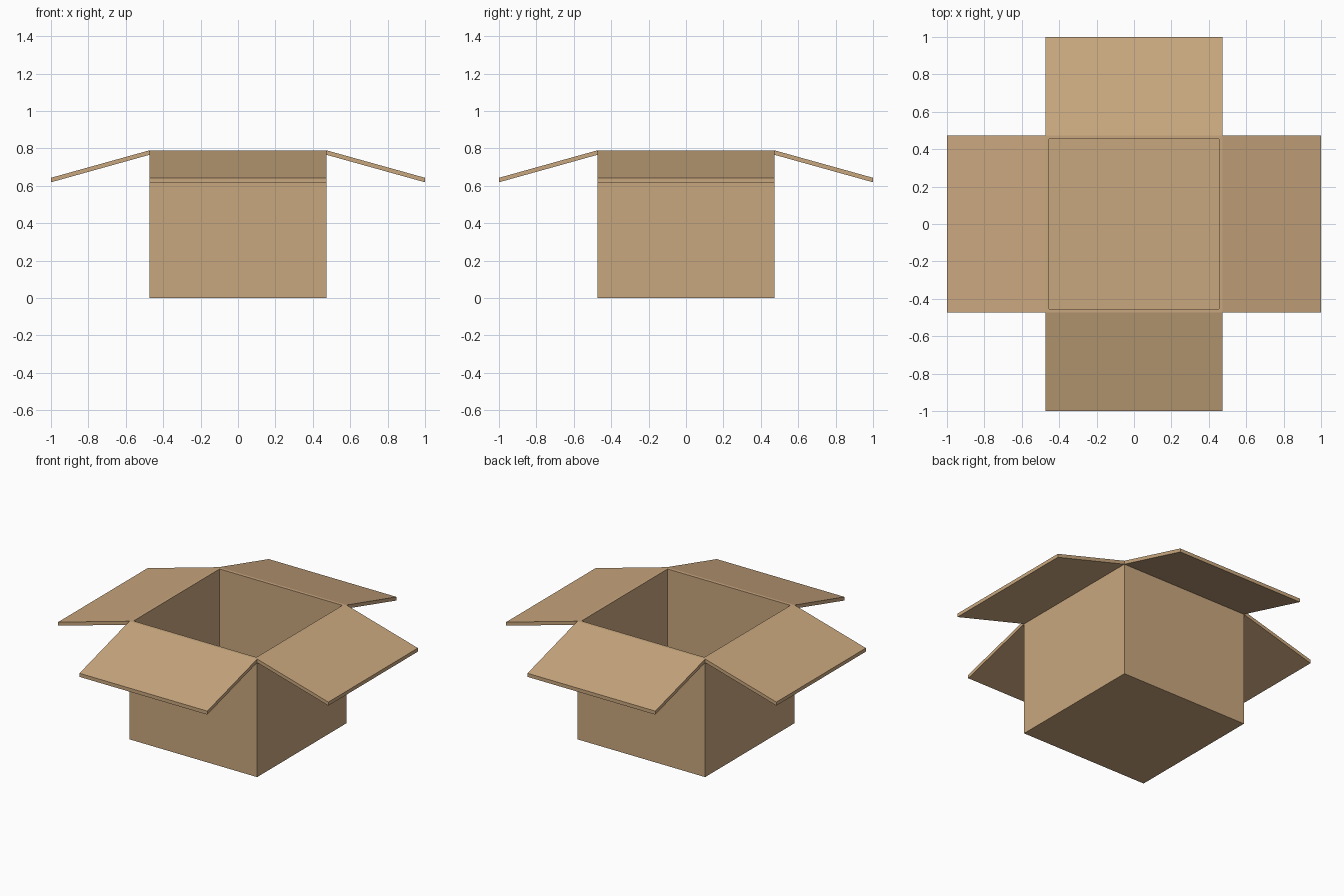
import bpy, bmesh
from math import pi
from mathutils import Matrix

HALF, HEIGHT, WALL = 0.473, 0.79, 0.026
REACH, DROP = 1.0, 0.147

old = bpy.data.objects.get("Cube")
if old:
    bpy.data.objects.remove(old, do_unlink=True)

# Plain cardboard colour
card = bpy.data.materials.new("cardboard")
card.use_nodes = True
colour = (0.584, 0.386, 0.209, 1)
card.diffuse_color = colour
card.node_tree.nodes["Principled BSDF"].inputs["Base Color"].default_value = colour


def finish(bm, name):
    bmesh.ops.recalc_face_normals(bm, faces=bm.faces)
    mesh = bpy.data.meshes.new(name)
    bm.to_mesh(mesh)
    bm.free()
    mesh.materials.append(card)
    obj = bpy.data.objects.new(name, mesh)
    bpy.context.collection.objects.link(obj)
    return obj


# Open box: the top is inset to the wall thickness and pushed down to the floor
bm = bmesh.new()
bmesh.ops.create_cube(bm, size=1)
bmesh.ops.scale(bm, vec=(2 * HALF, 2 * HALF, HEIGHT), verts=bm.verts)
bmesh.ops.translate(bm, vec=(0, 0, HEIGHT / 2), verts=bm.verts)
bm.normal_update()
top = max(bm.faces, key=lambda f: f.calc_center_median().z)
bmesh.ops.inset_region(bm, faces=[top], thickness=WALL)
well = bmesh.ops.extrude_face_region(bm, geom=[top])
floor = [v for v in well["geom"] if isinstance(v, bmesh.types.BMVert)]
bmesh.ops.translate(bm, vec=(0, 0, WALL - HEIGHT), verts=floor)
if top.is_valid:
    bmesh.ops.delete(bm, geom=[top], context="FACES_ONLY")
finish(bm, "box_body")

# Four flaps: one sloping profile, extruded along the rim and turned to each side
profile = [(HALF, HEIGHT), (REACH, HEIGHT - DROP),
           (REACH, HEIGHT - DROP - 0.024), (HALF, HEIGHT - 0.024)]
for i, side in enumerate(("left", "back", "right", "front")):
    bm = bmesh.new()
    face = bm.faces.new([bm.verts.new((x, -HALF, z)) for x, z in profile])
    ext = bmesh.ops.extrude_face_region(bm, geom=[face])
    far = [v for v in ext["geom"] if isinstance(v, bmesh.types.BMVert)]
    bmesh.ops.translate(bm, vec=(0, 2 * HALF, 0), verts=far)
    bmesh.ops.rotate(bm, cent=(0, 0, 0), matrix=Matrix.Rotation(i * pi / 2, 3, "Z"),
                     verts=bm.verts)
    finish(bm, side + "_flap")
